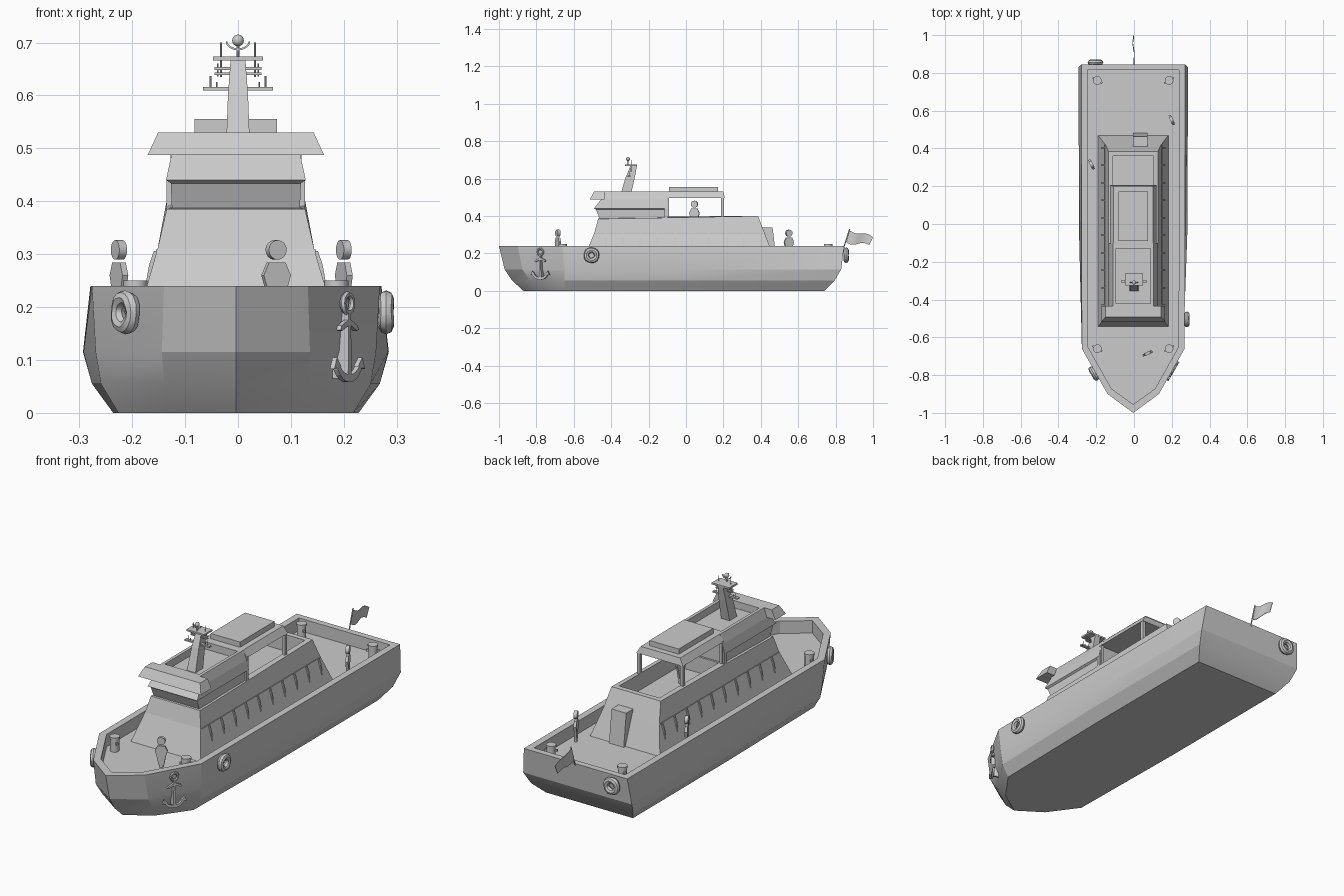
import bpy, bmesh
from math import sin, cos, pi, radians
from mathutils import Matrix, Vector

if "Cube" in bpy.data.objects:
    bpy.data.objects.remove(bpy.data.objects["Cube"])


def finish(name, bm, mat=None, smooth=None):
    bmesh.ops.recalc_face_normals(bm, faces=bm.faces)
    me = bpy.data.meshes.new(name)
    bm.to_mesh(me)
    bm.free()
    ob = bpy.data.objects.new(name, me)
    bpy.context.collection.objects.link(ob)
    if mat is not None:
        me.transform(mat)
    if smooth:
        bpy.context.view_layer.objects.active = ob
        bpy.ops.object.select_all(action='DESELECT')
        ob.select_set(True)
        bpy.ops.object.shade_smooth_by_angle(angle=radians(smooth))
    return ob


def loft(name, rings, mat=None, smooth=None):
    """Skin a list of equal-length closed rings and cap both ends."""
    bm = bmesh.new()
    vs = [[bm.verts.new(p) for p in r] for r in rings]
    n = len(vs[0])
    for a, b in zip(vs, vs[1:]):
        for i in range(n):
            j = (i + 1) % n
            bm.faces.new((a[i], a[j], b[j], b[i]))
    bm.faces.new(vs[0])
    bm.faces.new(vs[-1])
    return finish(name, bm, mat, smooth)


def rect(hw, y0, y1, z, z_aft=None):
    za = z if z_aft is None else z_aft
    return [(-hw, y0, z), (hw, y0, z), (hw, y1, za), (-hw, y1, za)]


def box(name, x0, x1, y0, y1, z0, z1, mat=None):
    r = [(x0, y0), (x1, y0), (x1, y1), (x0, y1)]
    return loft(name, [[(x, y, z) for x, y in r] for z in (z0, z1)], mat)


def plate(name, pts, t, mat=None):
    """Outline in local x/z, thickness t along local y."""
    return loft(name, [[(x, y, z) for x, z in pts] for y in (-t / 2, t / 2)], mat)


def cyl(name, r, z0, z1, seg=12, mat=None):
    return loft(name, [[(r * cos(2 * pi * i / seg), r * sin(2 * pi * i / seg), z)
                        for i in range(seg)] for z in (z0, z1)], mat, 40)


def torus(name, R, r, seg, sides, mat, fat=()):
    """Ring standing in local x/z; segments listed in fat are thicker bands."""
    bm = bmesh.new()
    rows = []
    for i in range(seg):
        a, k = 2 * pi * i / seg, r * (1.12 if i in fat else 1)
        rows.append([bm.verts.new(((R + k * cos(b)) * cos(a), k * sin(b), (R + k * cos(b)) * sin(a)))
                     for b in (2 * pi * j / sides for j in range(sides))])
    for i in range(seg):
        p, q = rows[i], rows[(i + 1) % seg]
        for j in range(sides):
            k = (j + 1) % sides
            bm.faces.new((p[j], p[k], q[k], q[j]))
    return finish(name, bm, mat, 40)


def at(x, y, z, deg=0):
    return Matrix.Translation((x, y, z)) @ Matrix.Rotation(radians(deg), 4, 'Z')


# Hull: half outlines from bottom to rim, then inside the bulwark to the deck
DECK = .18
inner = [(0, -.955), (.115, -.872), (.24, -.65), (.242, 0), (.242, .815)]
levels = [
    (0.0, [(0, -.87), (.12, -.79), (.222, -.65), (.232, 0), (.232, .74)]),
    (.055, [(0, -.93), (.135, -.835), (.255, -.65), (.272, 0), (.272, .795)]),
    (.115, [(0, -.97), (.14, -.875), (.265, -.65), (.288, 0), (.289, .83)]),
    (.24, [(0, -1), (.136, -.9), (.272, -.66), (.274, 0), (.275, .845)]),
    (.24, inner), (DECK, inner),
]
loft("hull", [[(x, y, z) for x, y in h] + [(-x, y, z) for x, y in h[:0:-1]]
              for z, h in levels], smooth=20)

# Lower cabin with sunken aft cockpit
loft("lower_cabin", [rect(.19, -.55, .475, .165), rect(.148, -.49, .42, .31),
                     rect(.131, -.47, .385, .384, .40), rect(.107, -.09, .36, .397, .40),
                     rect(.107, -.09, .36, .32)])

# Side window frames: rail and upright ribs, following the sloping wall
for s in (-1, 1):
    side = "right" if s > 0 else "left"
    box("window_rail_" + side, s * .140, s * .151, -.49, .42, .304, .309)
    for i in range(10):
        y = -.43 + .0925 * i
        loft("window_rib_" + side,
             [[(s * (x - .01), y - .004, z), (s * (x + d), y - .004, z),
               (s * (x + d), y + .004, z), (s * (x - .01), y + .004, z)]
              for x, d, z in ((.171, .001, .235), (.157, .007, .28), (.149, .006, .306))])

# Companionway door box on the aft wall
loft("aft_door", [[(-.002, .39, z), (.076, .39, z), (.076, y, z), (-.002, y, z)]
                  for y, z in ((.483, .17), (.463, .337))])

# Wheelhouse with recessed forward-raked window band and sunken roof
loft("wheelhouse", [rect(.131, -.47, -.10, .38), rect(.131, -.47, -.10, .385),
                    rect(.121, -.462, -.10, .387), rect(.123, -.482, -.10, .434),
                    rect(.132, -.492, -.10, .44), rect(.122, -.455, -.10, .487),
                    rect(.107, -.445, -.10, .53), rect(.092, -.42, -.13, .53),
                    rect(.092, -.42, -.13, .495)])
loft("front_visor", [rect(.167, -.515, -.435, .487), rect(.147, -.492, -.435, .53)])
loft("aft_roof", [rect(.124, -.105, .207, .497), rect(.105, -.105, .2, .53)])
box("roof_hatch", -.078, .078, -.09, .172, .528, .555)
for s in (-1, 1):
    box("window_pillar", s * .115, s * .131, -.116, -.10, .38, .445)
    box("roof_post_aft", s * .106, s * .122, .188, .204, .395, .5)
    box("roof_post_front", s * .109, s * .124, -.104, -.092, .395, .5)

# Mast raked aft, with crossbars and aerials
M = at(.004, 0, 0)
loft("mast", [[(-w, y0, z), (w, y0, z), (w, y1, z), (-w, y1, z)] for w, y0, y1, z in
              ((.023, -.357, -.30, .49), (.019, -.325, -.275, .60), (.014, -.297, -.262, .668))], M)
box("mast_head", -.047, .047, -.325, -.262, .666, .674, M)
box("mast_lower_bar", -.066, .066, -.312, -.296, .609, .616, M)
for z in (.641, .651):
    box("mast_upper_bar", -.044, .044, -.300, -.288, z - .0025, z + .0025, M)
for s in (-1, 1):
    for x, y, z0, z1 in ((.052, -.304, .612, .637), (.04, -.304, .612, .625),
                         (.032, -.294, .635, .70), (.038, -.294, .636, .66)):
        cyl("aerial", .0016, z0, z1, 6, M @ at(s * x, y, 0))
cyl("light_pole", .003, .67, .70, 8, M @ at(0, -.31, 0))
arc = [(.023 * cos(a), .702 + .017 * sin(a)) for a in (pi * (1 + k / 8) for k in range(9))]
arc += [(.020 * cos(a), .702 + .013 * sin(a)) for a in (pi * (2 - k / 8) for k in range(9))]
plate("light_bracket", arc, .006, M @ at(0, -.31, 0))
bm = bmesh.new()
bmesh.ops.create_uvsphere(bm, u_segments=12, v_segments=8, radius=.011)
finish("mast_light", bm, M @ at(0, -.31, .704), 40)

# Bollards on the deck corners
for s in (-1, 1):
    for y in (-.66, .76):
        m = at(s * .19, y, 0, 30 * s)
        cyl("bollard", .020, DECK - .002, .245, 12, m)
        cyl("bollard_cap", .023, .24, .25, 12, m)
        box("bollard_bar", -.029, .029, -.005, .005, .217, .226, m)

# Simple crew figures: tapered body plate and disc head
body = [(.012, 0), (.020, .042), (.028, .068), (.017, .092)]
body += [(-x, z) for x, z in reversed(body)]
for x, y, z, deg in ((.076, -.685, .192, 24), (.204, .55, .192, -66),
                     (-.221, .315, .192, -64), (0, .045, .347, 80)):
    m = at(x, y, z, deg)
    plate("crew_body", body, .012, m)
    box("crew_base", -.008, .008, -.005, .005, -.027, .003, m)
    cyl("crew_head", .0185, -.008, .008, 16,
        m @ Matrix.Translation((0, 0, .116)) @ Matrix.Rotation(pi / 2, 4, 'X'))

# Life rings on port bow, starboard side and transom
for x, y, deg in ((-.209, -.792, -60), (.284, -.505, 90), (-.2, .856, 0)):
    torus("life_ring", .028, .0135, 16, 8, at(x, y, .19, deg), (1, 2, 5, 6, 9, 10, 13, 14))

# Anchor on the starboard bow, lying along the hull facet
m = at(.211, -.779, 0, 60)
torus("anchor_ring", .017, .006, 14, 6, m @ Matrix.Translation((0, 0, .207)))
plate("anchor_shank", [(-.006, .07), (.006, .07), (.005, .192), (-.005, .192)], .010, m)
plate("anchor_stock", [(-.034, .157), (-.028, .155), (0, .167), (.028, .155), (.034, .157),
                       (.03, .165), (0, .178), (-.03, .165)], .010, m)
angles = [pi * (1.1 + .8 * k / 10) for k in range(11)]
arms = [(.052 * cos(a), .108 + .05 * sin(a)) for a in angles]
arms += [(.043 * cos(a), .108 + .036 * sin(a)) for a in reversed(angles)]
plate("anchor_arms", arms, .010, m)
for s in (-1, 1):
    plate("anchor_fluke", [(s * .058, .083), (s * .048, .105), (s * .032, .088)], .010, m)
box("anchor_backing", -.005, .005, 0, .03, .065, .19, m)

# Ensign at the stern: raked pole and waving cloth
pole = Vector((0, .032, .10))
cyl("flag_pole", .003, 0, pole.length, 8,
    at(.004, .843, .23) @ pole.to_track_quat('Z', 'Y').to_matrix().to_4x4())
n = 12
rings = []
for i in range(n + 1):
    t = i / n
    w, dz = .004 * sin(2 * pi * t), .008 * sin(2 * pi * t)
    yb, yt = .857 + .123 * t, .872 + .128 * t
    zb, zt = .258 - .014 * t - dz, .325 - .038 * t - dz
    rings.append([(w - .001, yb, zb), (w + .001, yb, zb),
                  (w + .001, yt, zt), (w - .001, yt, zt)])
loft("flag", rings, at(.002, 0, 0), 40)

# Centre the whole boat
for ob in bpy.data.objects:
    ob.location.x -= .004
